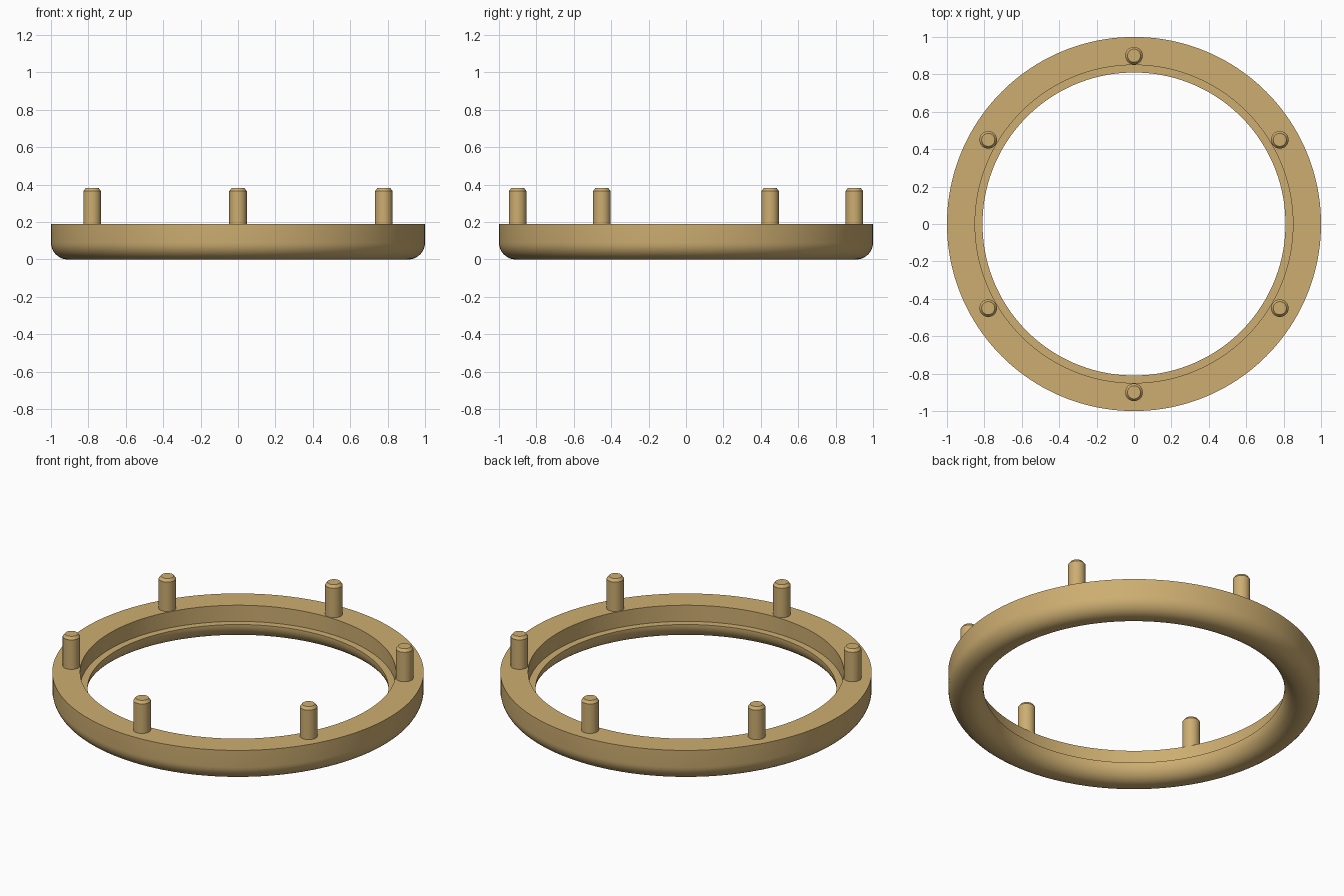
import bpy, bmesh, math

if "Cube" in bpy.data.objects:
    bpy.data.objects.remove(bpy.data.objects["Cube"])

tan = bpy.data.materials.new("warm_tan")
tan.diffuse_color = (0.61, 0.42, 0.165, 1)
tan.use_nodes = True
tan.node_tree.nodes["Principled BSDF"].inputs["Base Color"].default_value = tan.diffuse_color


def lathe(name, profile, segments, closed, location=(0, 0, 0)):
    """Spin an (r, z) profile around the z axis; open profiles get end caps."""
    bm = bmesh.new()
    rings = []
    for r, z in profile:
        rings.append([bm.verts.new((r * math.cos(2 * math.pi * i / segments),
                                    r * math.sin(2 * math.pi * i / segments), z))
                      for i in range(segments)])
    pairs = list(zip(rings, rings[1:]))
    if closed:
        pairs.append((rings[-1], rings[0]))
    for a, b in pairs:
        for i in range(segments):
            j = (i + 1) % segments
            bm.faces.new((a[i], a[j], b[j], b[i]))
    if not closed:
        bm.faces.new(rings[0])
        bm.faces.new(rings[-1])
    bmesh.ops.recalc_face_normals(bm, faces=bm.faces)
    mesh = bpy.data.meshes.new(name)
    bm.to_mesh(mesh)
    bm.free()
    mesh.materials.append(tan)
    obj = bpy.data.objects.new(name, mesh)
    obj.location = location
    bpy.context.collection.objects.link(obj)
    bpy.ops.object.select_all(action='DESELECT')
    obj.select_set(True)
    bpy.context.view_layer.objects.active = obj
    bpy.ops.object.shade_smooth_by_angle(angle=math.radians(30))
    return obj


def arc(cx, cz, radius, start, end, steps=10):
    """Points on a circular arc, angles in degrees."""
    return [(cx + radius * math.cos(math.radians(start + (end - start) * i / steps)),
             cz + radius * math.sin(math.radians(start + (end - start) * i / steps)))
            for i in range(steps + 1)]


# Ring: flat top, stepped inner ledge, rounded underside
TOP, LEDGE, ROUND = 0.19, 0.094, 0.09
profile = [(1.0, TOP), (0.85, TOP), (0.85, LEDGE), (0.81, LEDGE)]
profile += arc(0.81 + ROUND, ROUND, ROUND, 180, 270)
profile += arc(1.0 - ROUND, ROUND, ROUND, 270, 360)
lathe("ring", profile, 160, True)

# Six chamfered pegs standing on the ring
peg = [(0.047, TOP - 0.01), (0.047, 0.365), (0.035, 0.381)]
for k in range(6):
    a = math.radians(30 + 60 * k)
    lathe(f"peg_{k + 1}", peg, 32, False, (0.9 * math.cos(a), 0.9 * math.sin(a), 0))
